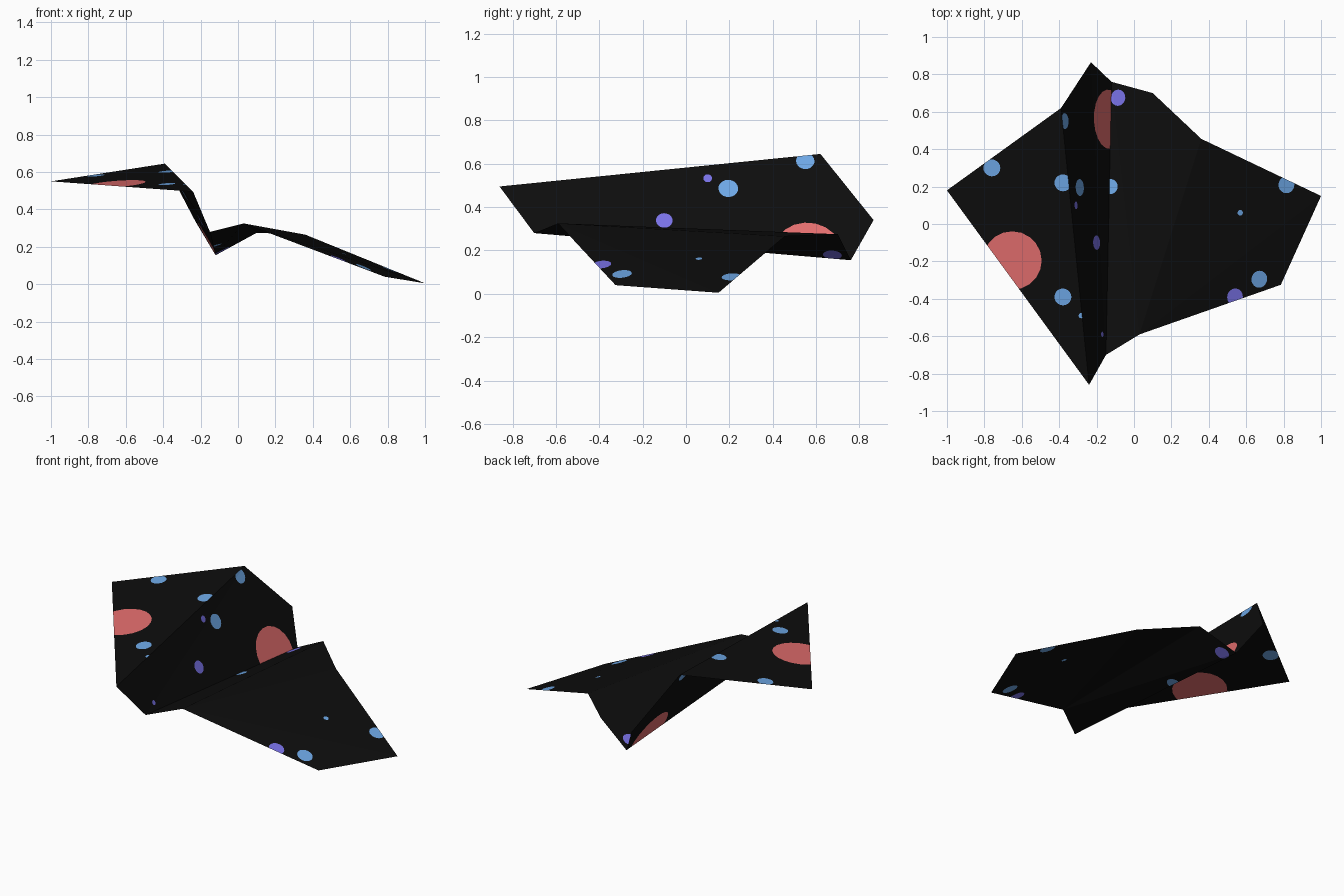
import bpy, bmesh, math
from mathutils import Vector
from mathutils.bvhtree import BVHTree

if "Cube" in bpy.data.objects:
    bpy.data.objects.remove(bpy.data.objects["Cube"])

# Flat colours
COLOURS = {
    "black": (0.0040, 0.0040, 0.0040, 1),
    "red": (0.77, 0.155, 0.155, 1),
    "blue": (0.155, 0.39, 0.79, 1),
    "purple": (0.195, 0.17, 0.81, 1),
}
MATS = []
for name, rgba in COLOURS.items():
    m = bpy.data.materials.new(name)
    m.diffuse_color = rgba
    m.use_nodes = True
    m.node_tree.nodes["Principled BSDF"].inputs["Base Color"].default_value = m.diffuse_color
    MATS.append(m)
INDEX = {name: i for i, name in enumerate(COLOURS)}

# Corners of the folded sheet, named by letter around the outline
P = {
    "A": (-1.00, 0.18, 0.55), "B": (-0.39, 0.62, 0.645), "C": (-0.23, 0.865, 0.34),
    "D": (-0.12, 0.76, 0.155), "E": (0.10, 0.70, 0.275), "F": (0.36, 0.455, 0.265),
    "G": (1.00, 0.15, 0.005), "H": (0.785, -0.325, 0.04), "I": (0.03, -0.59, 0.325),
    "J": (-0.15, -0.70, 0.28), "K": (-0.24, -0.86, 0.495),
}


def paint_dot(bm, colour, x, y, r, sides=20):
    """Cut a round dot into the panel, centred below (x, y), and colour it."""
    centre, n, _, _ = BVHTree.FromBMesh(bm).ray_cast(Vector((x, y, 2)), Vector((0, 0, -1)))
    if centre is None:
        return
    u = n.orthogonal().normalized()
    v = n.cross(u)
    inside = list(bm.faces)
    for i in range(sides):
        a = math.tau * i / sides
        out = u * math.cos(a) + v * math.sin(a)
        p = centre + out * r
        geom = set(inside)
        for f in inside:
            geom.update(f.edges)
            geom.update(f.verts)
        res = bmesh.ops.bisect_plane(bm, geom=list(geom), dist=1e-6, plane_co=p, plane_no=out)
        inside = [f for f in res["geom"] if isinstance(f, bmesh.types.BMFace)
                  and (f.calc_center_median() - p).dot(out) < 0]
    for f in inside:
        f.material_index = INDEX[colour]


def panel(name, corners, dots=()):
    """One folded panel: a fan of triangles from its first corner, with dots."""
    bm = bmesh.new()
    vs = [bm.verts.new(P[c]) for c in corners]
    for b, c in zip(vs[1:], vs[2:]):
        bm.faces.new((vs[0], b, c))
    bm.normal_update()
    for d in dots:
        paint_dot(bm, *d)
    me = bpy.data.meshes.new(name)
    for m in MATS:
        me.materials.append(m)
    bm.to_mesh(me)
    bm.free()
    bpy.context.collection.objects.link(bpy.data.objects.new(name, me))


# Left wing, the high flat triangle
panel("left_wing", "AKB", [
    ("red", -0.65, -0.195, 0.155),
    ("blue", -0.76, 0.30, 0.045), ("blue", -0.38, 0.22, 0.045),
    ("blue", -0.38, -0.39, 0.045), ("blue", -0.282, -0.49, 0.014),
])
# Steep wall down to the valley fold
panel("steep_wall", "JDCBK", [
    ("red", -0.135, 0.56, 0.157),
    ("blue", -0.37, 0.55, 0.042), ("blue", -0.29, 0.195, 0.045),
    ("purple", -0.31, 0.10, 0.02), ("purple", -0.20, -0.10, 0.038),
    ("purple", -0.17, -0.59, 0.014),
])
# Narrow strip rising from the valley to the ridge
panel("valley_strip", "IEDJ", [
    ("blue", -0.126, 0.20, 0.04), ("purple", -0.085, 0.675, 0.043),
])
# Thin ridge facet and the sloping right wing
panel("ridge_facet", "IFE")
panel("right_wing", "IHGF", [
    ("blue", 0.815, 0.21, 0.045), ("blue", 0.568, 0.06, 0.015),
    ("blue", 0.67, -0.295, 0.045), ("purple", 0.54, -0.39, 0.045),
])
